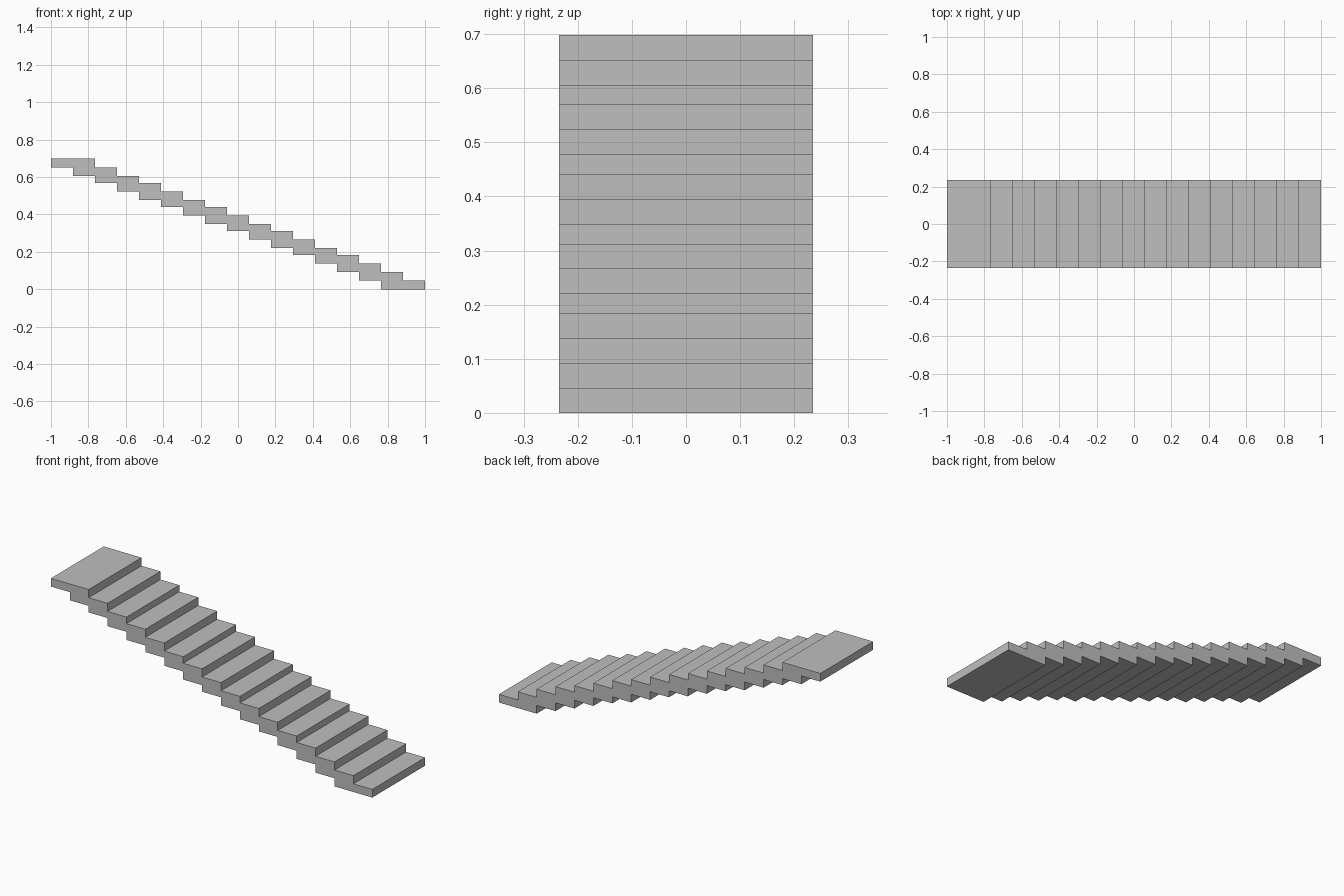
import bpy
import bmesh

cube = bpy.data.objects.get("Cube")
if cube:
    bpy.data.objects.remove(cube, do_unlink=True)

# Plain grey stone
grey = bpy.data.materials.new("grey stone")
colour = (0.52, 0.52, 0.52, 1.0)
grey.use_nodes = True
grey.diffuse_color = colour
grey.node_tree.nodes["Principled BSDF"].inputs["Base Color"].default_value = colour

# Step heights, from the lowest step up, in small equal units
RISES = [5, 5, 5, 5, 4, 5, 5, 4, 5, 5, 4, 5, 5, 4, 5, 5]
UNIT = 0.698 / sum(RISES)
GOING = 2 / (len(RISES) + 1)      # each layer is two goings long
HALF_WIDTH = 0.235

# Stepped profile: along the treads, then back along the underside
treads, underside = [], []
z = 0.0
for i, rise in enumerate(RISES):
    right = 1 - i * GOING
    left = right - 2 * GOING
    top = z + rise * UNIT
    treads += [(right, z), (right, top)]
    underside += [(left, z), (left, top)]
    z = top
profile = treads + underside[::-1]

# Extrude the profile across the width of the flight
bm = bmesh.new()
side = bm.faces.new([bm.verts.new((x, -HALF_WIDTH, z)) for x, z in profile])
result = bmesh.ops.extrude_face_region(bm, geom=[side], use_keep_orig=True)
moved = [g for g in result["geom"] if isinstance(g, bmesh.types.BMVert)]
bmesh.ops.translate(bm, verts=moved, vec=(0, 2 * HALF_WIDTH, 0))
bmesh.ops.recalc_face_normals(bm, faces=bm.faces)

mesh = bpy.data.meshes.new("stair_flight")
bm.to_mesh(mesh)
bm.free()
mesh.materials.append(grey)
stairs = bpy.data.objects.new("stair_flight", mesh)
bpy.context.collection.objects.link(stairs)
